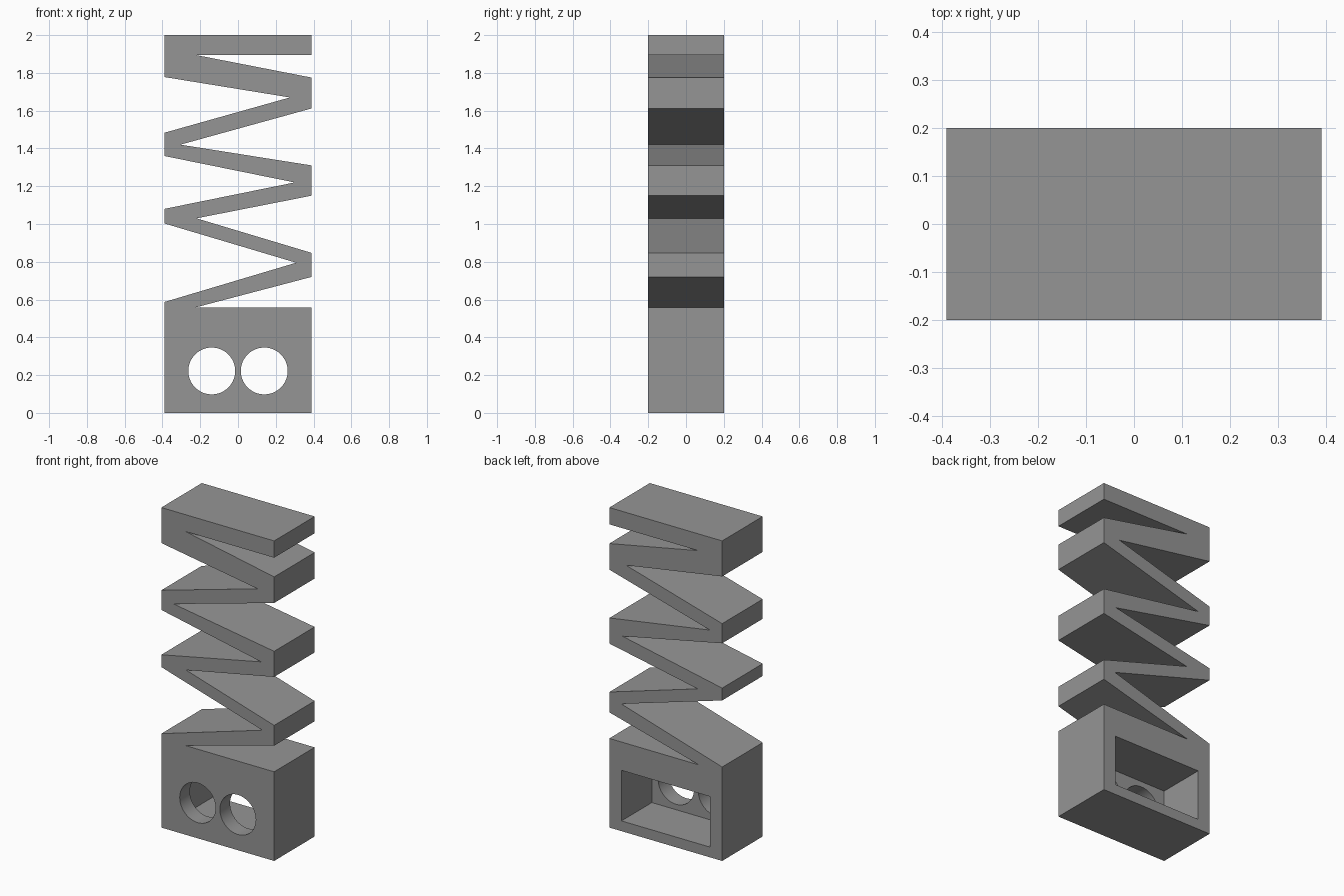
import bpy, bmesh, math

if "Cube" in bpy.data.objects:
    bpy.data.objects.remove(bpy.data.objects["Cube"])

HALF_W, HALF_D = 0.39, 0.2

grey = bpy.data.materials.new("grey")
grey.diffuse_color = (0.3, 0.3, 0.3, 1)
grey.use_nodes = True
grey.node_tree.nodes["Principled BSDF"].inputs["Base Color"].default_value = grey.diffuse_color

# zigzag outline (x, z): right side going up, then left side going down
right_side = [(0.39, 0), (0.39, 0.557), (-0.23, 0.557), (0.39, 0.72), (0.39, 0.847),
              (-0.22, 1.03), (0.39, 1.15), (0.39, 1.31), (-0.305, 1.42), (0.39, 1.612),
              (0.39, 1.775), (-0.225, 1.895), (0.39, 1.895), (0.39, 2)]
left_side = [(-0.39, 2), (-0.39, 1.778), (0.275, 1.67), (-0.39, 1.483), (-0.39, 1.36),
             (0.30, 1.22), (-0.39, 1.08), (-0.39, 1.003), (0.308, 0.795),
             (-0.39, 0.587), (-0.39, 0)]


def extrude_profile(name, outline, y0, y1):
    """Solid made by extruding an x-z outline from y0 to y1."""
    bm = bmesh.new()
    face = bm.faces.new([bm.verts.new((x, y0, z)) for x, z in outline])
    ext = bmesh.ops.extrude_face_region(bm, geom=[face])
    moved = [v for v in ext["geom"] if isinstance(v, bmesh.types.BMVert)]
    bmesh.ops.translate(bm, verts=moved, vec=(0, y1 - y0, 0))
    bmesh.ops.recalc_face_normals(bm, faces=bm.faces)
    mesh = bpy.data.meshes.new(name)
    bm.to_mesh(mesh)
    bm.free()
    mesh.materials.append(grey)
    obj = bpy.data.objects.new(name, mesh)
    bpy.context.collection.objects.link(obj)
    return obj


def circle(cx, cz, r, n=64):
    return [(cx + r * math.cos(2 * math.pi * i / n),
             cz + r * math.sin(2 * math.pi * i / n)) for i in range(n)]


# spring and base block in one piece
body = extrude_profile("zigzag_spring_block", right_side + left_side, -HALF_D, HALF_D)

# rectangular pocket from the back, two round holes through the front wall
pocket = [(-0.306, 0.064), (0.306, 0.064), (0.306, 0.38), (-0.306, 0.38)]
cutters = [extrude_profile("pocket_cutter", pocket, -0.1, 0.3)]
for side, cx in (("left", -0.139), ("right", 0.139)):
    cutters.append(extrude_profile(side + "_hole_cutter", circle(cx, 0.222, 0.124), -0.3, 0.0))

bpy.context.view_layer.objects.active = body
body.select_set(True)
for cutter in cutters:
    mod = body.modifiers.new(cutter.name, 'BOOLEAN')
    mod.operation = 'DIFFERENCE'
    mod.solver = 'EXACT'
    mod.object = cutter
    bpy.ops.object.modifier_apply(modifier=mod.name)
    bpy.data.objects.remove(cutter)

bpy.ops.object.shade_smooth_by_angle(angle=math.radians(30))
